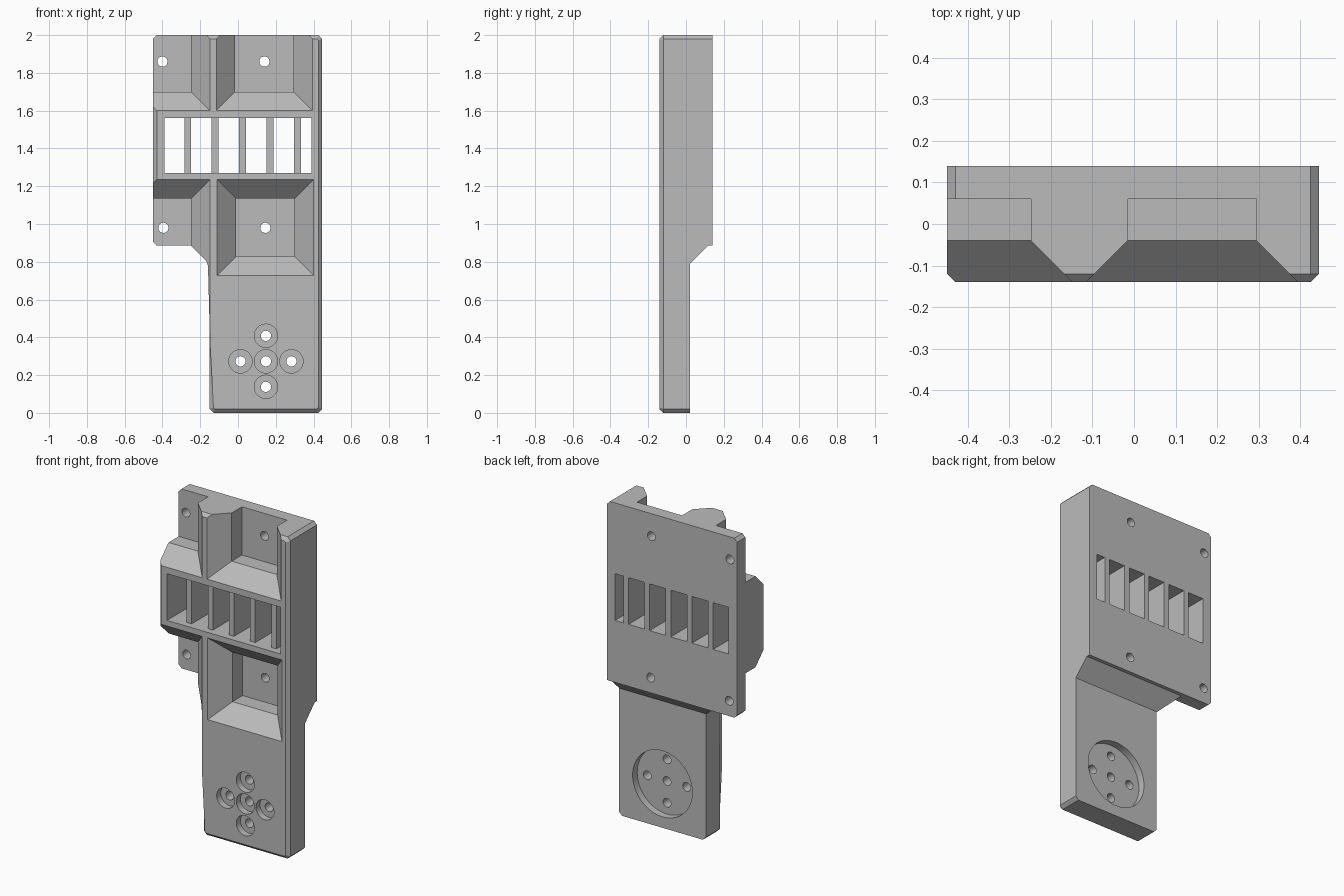
import bpy, bmesh, math
from mathutils import Matrix

if "Cube" in bpy.data.objects:
    bpy.data.objects.remove(bpy.data.objects["Cube"], do_unlink=True)

grey = bpy.data.materials.new("plain grey")
grey.use_nodes = True
COLOUR = (0.5, 0.5, 0.5, 1)
grey.diffuse_color = COLOUR
grey.node_tree.nodes["Principled BSDF"].inputs["Base Color"].default_value = COLOUR

FRONT, BACK = -0.14, 0.14


def make_object(name, bm):
    bmesh.ops.recalc_face_normals(bm, faces=bm.faces)
    mesh = bpy.data.meshes.new(name)
    bm.to_mesh(mesh)
    bm.free()
    mesh.materials.append(grey)
    obj = bpy.data.objects.new(name, mesh)
    bpy.context.collection.objects.link(obj)
    return obj


def loft(rings):
    """Solid skin through rings of equal point count."""
    bm = bmesh.new()
    loops = [[bm.verts.new(p) for p in ring] for ring in rings]
    for a, b in zip(loops, loops[1:]):
        for i in range(len(a)):
            j = (i + 1) % len(a)
            bm.faces.new((a[i], a[j], b[j], b[i]))
    bm.faces.new(loops[0])
    bm.faces.new(loops[-1])
    return bm


def rect(x0, x1, z0, z1, y, grow=0):
    x0, x1, z0, z1 = x0 - grow, x1 + grow, z0 - grow, z1 + grow
    return [(x0, y, z0), (x1, y, z0), (x1, y, z1), (x0, y, z1)]


def cut(bm):
    """Subtract a solid from the body."""
    cutter = make_object("cutter", bm)
    cutter.hide_render = True
    mod = body.modifiers.new("cut", "BOOLEAN")
    mod.operation = "DIFFERENCE"
    mod.solver = "EXACT"
    mod.object = cutter
    bpy.context.view_layer.objects.active = body
    bpy.ops.object.modifier_apply(modifier=mod.name)
    bpy.data.objects.remove(cutter, do_unlink=True)


def cut_box(x0, x1, z0, z1, y0, y1):
    cut(loft([rect(x0, x1, z0, z1, y0), rect(x0, x1, z0, z1, y1)]))


def cut_hole(x, z, radius, y0, y1, sides=32):
    bm = bmesh.new()
    bmesh.ops.create_cone(
        bm, cap_ends=True, segments=sides, radius1=radius, radius2=radius, depth=y1 - y0,
        matrix=Matrix.Translation((x, (y0 + y1) / 2, z)) @ Matrix.Rotation(math.pi / 2, 4, "X"))
    cut(bm)


# Body: stepped outline with clipped corners, chamfered around the front
C = 0.02
outline = [(-0.15 + C, 0), (0.445 - C, 0), (0.445, C), (0.445, 2 - C), (0.445 - C, 2),
           (-0.45 + C, 2), (-0.45, 2 - C), (-0.45, 0.885 + C), (-0.45 + C, 0.885),
           (-0.25, 0.885), (-0.15, 0.785), (-0.15, C)]
bm = loft([[(x, y, z) for x, z in outline] for y in (FRONT, BACK)])
rim = [e for e in bm.edges if all(v.co.y < FRONT + 0.001 for v in e.verts)]
bmesh.ops.bevel(bm, geom=rim, offset=C, offset_type="OFFSET", segments=1,
                profile=0.5, affect="EDGES")
body = make_object("bracket_body", bm)

# Thinner lower part with a sloped step at the back
step = [(0.02, -0.2), (0.02, 0.788), (0.117, 0.885), (0.4, 0.885), (0.4, -0.2)]
cut(loft([[(x, y, z) for y, z in step] for x in (-0.8, 0.8)]))

# Pockets: straight inner walls, then a 45 degree flare to the front
for x0, x1, z0, z1 in [(-0.015, 0.295, 1.7, 2.3), (-0.8, -0.248, 1.7, 2.3),
                       (-0.01, 0.3, 0.828, 1.135), (-0.8, -0.248, 0.4, 1.135)]:
    cut(loft([rect(x0, x1, z0, z1, 0.06), rect(x0, x1, z0, z1, -0.04),
              rect(x0, x1, z0, z1, -0.2, grow=0.16)]))

# Vent: shallow front recess with slots between upright bars
cut_box(-0.39, 0.39, 1.27, 1.56, -0.3, -0.098)
pitch, bar = 0.1455, 0.035
for i in range(6):
    left = -0.395 + i * pitch
    cut_box(max(left, -0.39), min(left + pitch - bar, 0.39), 1.27, 1.56, -0.3, 0.3)

# Screw holes through the back plate
for x, z in [(-0.4, 1.86), (0.14, 1.86), (-0.395, 0.98), (0.145, 0.98)]:
    cut_hole(x, z, 0.027, -0.02, 0.3)

# Round mount: recess at the back, five counterbored holes
MX, MZ, R = 0.148, 0.273, 0.135
cut_hole(MX, MZ, 0.205, -0.025, 0.2, sides=64)
for dx, dz in [(0, 0), (R, 0), (-R, 0), (0, R), (0, -R)]:
    cut_hole(MX + dx, MZ + dz, 0.062, -0.3, -0.1)
    cut_hole(MX + dx, MZ + dz, 0.027, -0.3, 0.3)

# Crisp flats with smooth hole walls
bpy.ops.object.select_all(action="DESELECT")
body.select_set(True)
bpy.context.view_layer.objects.active = body
bpy.ops.object.shade_smooth_by_angle(angle=math.radians(25))
